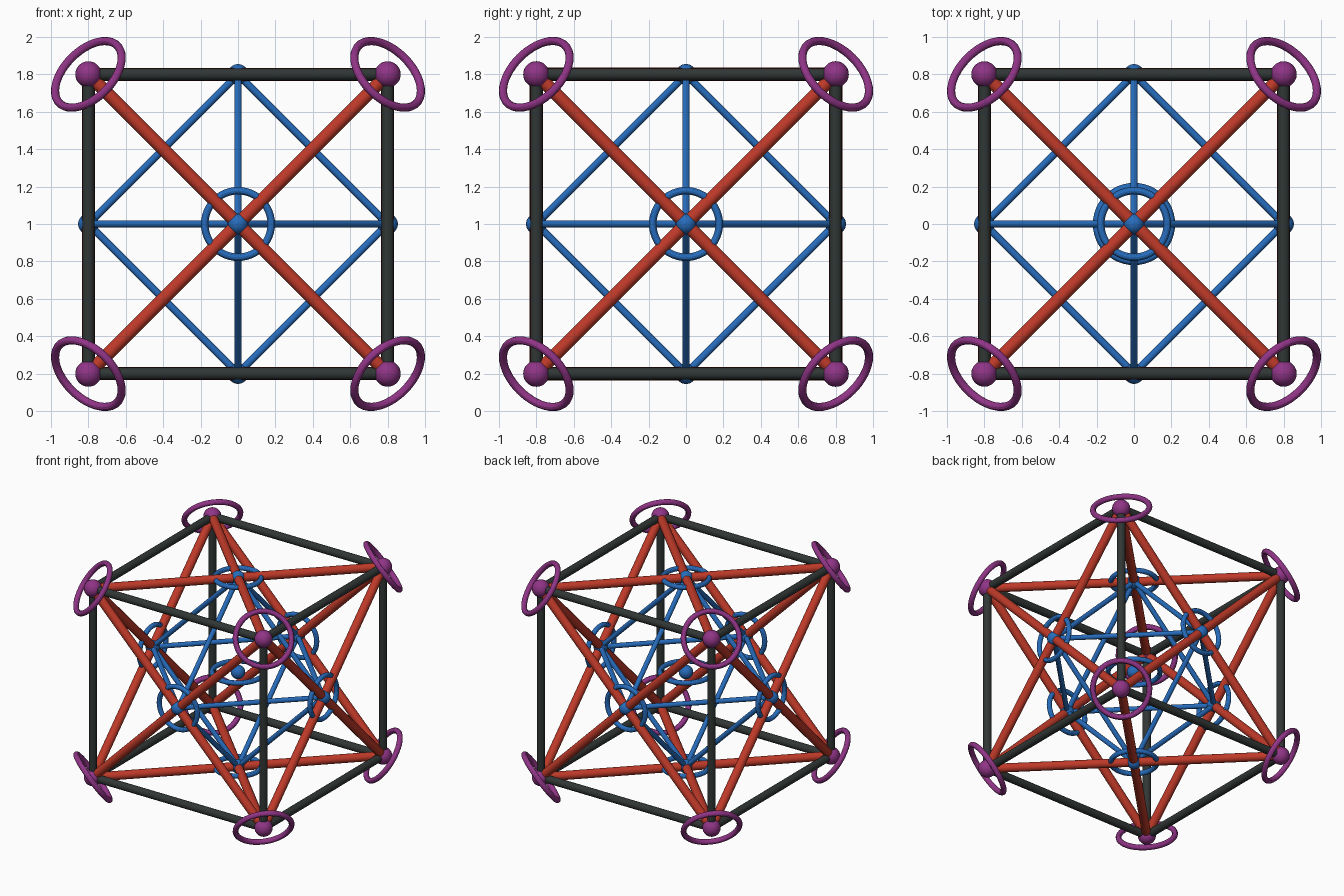
import bpy
from itertools import product, combinations
from mathutils import Vector

if "Cube" in bpy.data.objects:
    bpy.data.objects.remove(bpy.data.objects["Cube"])

CENTRE = Vector((0, 0, 1))
H = 0.8  # half the cube edge


def material(name, rgb):
    m = bpy.data.materials.new(name)
    m.diffuse_color = (*rgb, 1)
    m.use_nodes = True
    m.node_tree.nodes["Principled BSDF"].inputs["Base Color"].default_value = m.diffuse_color
    return m


DARK = material("dark", (0.03, 0.038, 0.036))
RED = material("red", (0.52, 0.042, 0.022))
BLUE = material("blue", (0.02, 0.15, 0.50))
PURPLE = material("purple", (0.28, 0.035, 0.24))


def finish(name, mat):
    o = bpy.context.object
    o.name = name
    o.data.materials.append(mat)
    bpy.ops.object.shade_smooth_by_angle()
    return o


def aim(direction):
    return Vector(direction).to_track_quat('Z', 'Y').to_euler()


def rod(name, a, b, r, mat):
    d = b - a
    bpy.ops.mesh.primitive_cylinder_add(vertices=16, radius=r, depth=d.length,
                                        location=CENTRE + (a + b) / 2, rotation=aim(d))
    return finish(name, mat)


def ball(name, p, r, mat):
    bpy.ops.mesh.primitive_uv_sphere_add(segments=24, ring_count=16, radius=r,
                                         location=CENTRE + p)
    return finish(name, mat)


def ring(name, p, normal, major, minor, mat):
    bpy.ops.mesh.primitive_torus_add(major_segments=48, minor_segments=12,
                                     major_radius=major, minor_radius=minor,
                                     location=CENTRE + p, rotation=aim(normal))
    return finish(name, mat)


corners = [Vector(c) * H for c in product((-1, 1), repeat=3)]
faces = [Vector([s * H if i == axis else 0 for i in range(3)])
         for axis in range(3) for s in (-1, 1)]

# Cube edges and the crossing diagonals of each face
for a, b in combinations(corners, 2):
    differing = sum(abs(a[i] - b[i]) > 0.1 for i in range(3))
    if differing == 1:
        rod("cube_edge", a, b, 0.032, DARK)
    elif differing == 2:
        rod("face_diagonal", a, b, 0.035, RED)

# Inner octahedron joining the face centres
for a, b in combinations(faces, 2):
    if abs(a.dot(b)) < 0.01:
        rod("octahedron_edge", a, b, 0.02, BLUE)

# Balls and rings on the corners, rings square to the body diagonals
for c in corners:
    ball("corner_ball", c, 0.07, PURPLE)
    ring("corner_ring", c, c, 0.218, 0.022, PURPLE)

# Balls and rings on the face centres
for f in faces:
    ball("face_ball", f, 0.055, BLUE)
    ring("face_ring", f, f, 0.178, 0.02, BLUE)

# Core ball with a level ring
ball("core_ball", Vector(), 0.055, BLUE)
ring("core_ring", Vector(), (0, 0, 1), 0.2, 0.02, BLUE)
